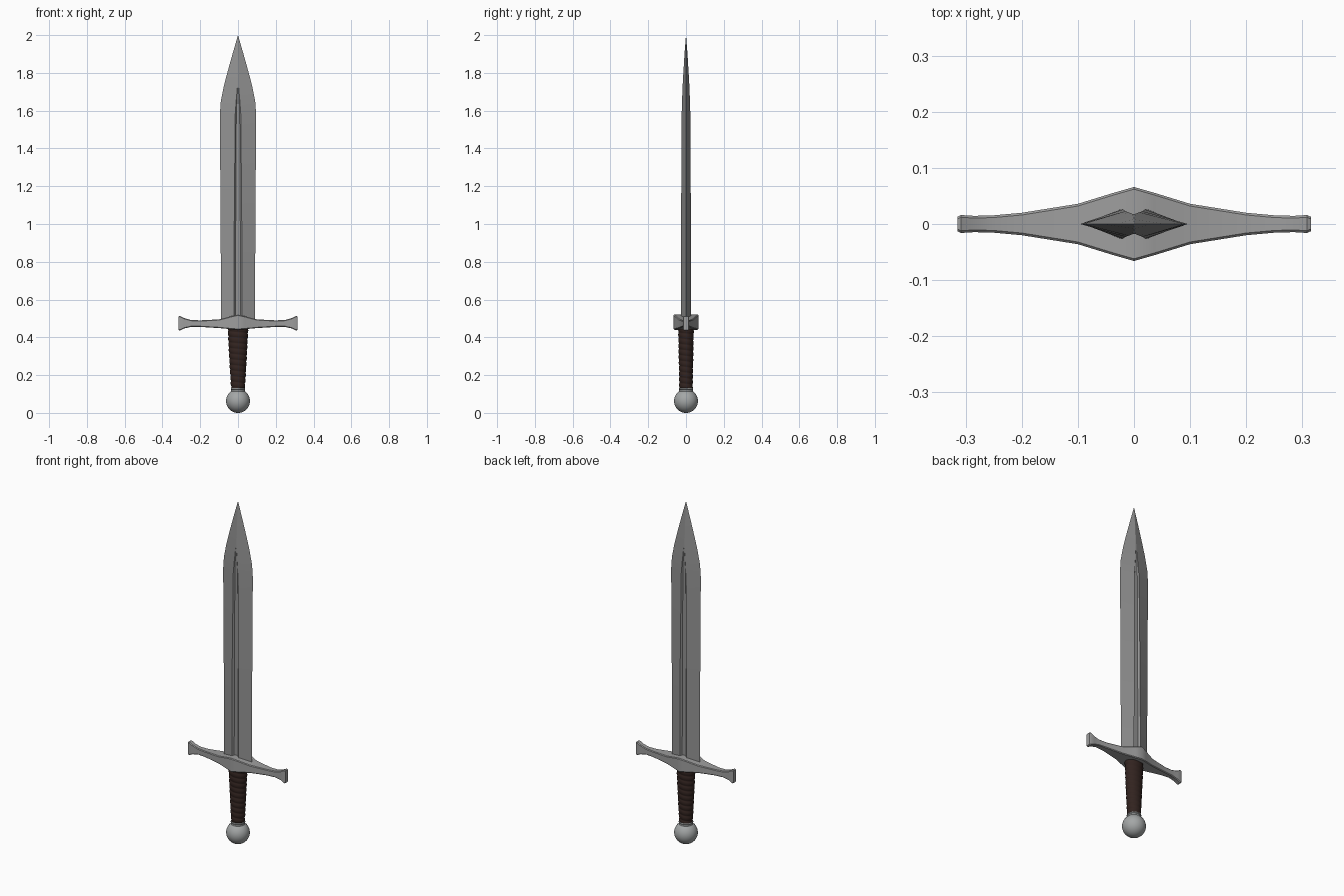
import bpy, bmesh, math

if "Cube" in bpy.data.objects:
    bpy.data.objects.remove(bpy.data.objects["Cube"])


def material(name, rgb):
    m = bpy.data.materials.new(name)
    m.diffuse_color = (*rgb, 1)
    m.use_nodes = True
    m.node_tree.nodes["Principled BSDF"].inputs["Base Color"].default_value = m.diffuse_color
    return m


BLADE = material("blade steel", (0.29, 0.29, 0.29))
STEEL = material("fitting steel", (0.34, 0.34, 0.34))
POMMEL = material("pommel steel", (0.37, 0.385, 0.385))
LEATHER = material("dark leather", (0.032, 0.017, 0.014))


def loft(name, rings, mat, angle=30):
    """Skin a list of equal-length closed rings and cap both ends."""
    bm = bmesh.new()
    vr = [[bm.verts.new(p) for p in r] for r in rings]
    n = len(vr[0])
    for a, b in zip(vr, vr[1:]):
        for i in range(n):
            j = (i + 1) % n
            bm.faces.new((a[i], a[j], b[j], b[i]))
    bm.faces.new(vr[0][::-1])
    bm.faces.new(vr[-1])
    bmesh.ops.remove_doubles(bm, verts=bm.verts, dist=0.00005)
    bmesh.ops.recalc_face_normals(bm, faces=bm.faces)
    me = bpy.data.meshes.new(name)
    bm.to_mesh(me)
    bm.free()
    ob = bpy.data.objects.new(name, me)
    bpy.context.collection.objects.link(ob)
    me.materials.append(mat)
    bpy.ops.object.select_all(action='DESELECT')
    bpy.context.view_layer.objects.active = ob
    ob.select_set(True)
    bpy.ops.object.shade_smooth_by_angle(angle=math.radians(angle))
    return ob


# Blade: (z, half width, half thickness, fuller half width, fuller depth)
blade_sections = [
    (0.47, 0.090, 0.027, 0.022, 0.010), (0.54, 0.090, 0.027, 0.021, 0.010),
    (1.00, 0.092, 0.026, 0.020, 0.010), (1.58, 0.096, 0.023, 0.015, 0.007),
    (1.65, 0.091, 0.021, 0.010, 0.004), (1.73, 0.075, 0.018, 0.003, 0.0),
    (1.80, 0.057, 0.014, 0.002, 0.0), (1.90, 0.029, 0.008, 0.001, 0.0),
    (2.00, 0.0, 0.0, 0.0, 0.0)]
rings = []
for z, w, t, f, d in blade_sections:
    half = [(w, 0.0), (f, t), (f * 0.6, t - d), (-f * 0.6, t - d), (-f, t)]
    rings.append([(x, y, z) for x, y in half] + [(-x, -y, z) for x, y in half])
loft("blade", rings, BLADE, 12)

# Crossguard: (x, half depth, bottom z, top z), mirrored about x = 0
guard_half = [
    (0.0, 0.066, 0.440, 0.520), (0.035, 0.056, 0.443, 0.512),
    (0.10, 0.036, 0.449, 0.495), (0.20, 0.020, 0.455, 0.490),
    (0.25, 0.0155, 0.455, 0.492), (0.285, 0.0145, 0.447, 0.502),
    (0.308, 0.016, 0.436, 0.514), (0.315, 0.013, 0.439, 0.511)]
sections = [(-x, d, a, b) for x, d, a, b in guard_half[:0:-1]] + guard_half
rings = []
for x, d, a, b in sections:
    c = 0.004
    rings.append([(x, -d + c, a), (x, d - c, a), (x, d, a + c), (x, d, b - c),
                  (x, d - c, b), (x, -d + c, b), (x, -d, b - c), (x, -d, a + c)])
loft("crossguard", rings, STEEL, 35)

# Grip: tapered oval with a spiral leather wrap
rings, count, seg, turns = [], 110, 24, 11
for k in range(count + 1):
    t = k / count
    z = 0.125 + 0.325 * t
    rx = 0.033 + 0.019 * t ** 0.8
    ry = 0.033 + 0.006 * t
    ring = []
    for i in range(seg):
        bulge = abs(math.sin(math.pi * (t * turns + i / seg))) ** 0.6
        a = 2 * math.pi * i / seg
        e = 0.004 * bulge - 0.001
        ring.append(((rx + e) * math.cos(a), (ry + e) * math.sin(a), z))
    rings.append(ring)
loft("grip", rings, LEATHER, 50)


def lathe(name, profile, mat, n=32):
    return loft(name, [[(r * math.cos(2 * math.pi * i / n),
                         r * math.sin(2 * math.pi * i / n), z)
                        for i in range(n)] for r, z in profile], mat, 35)


# Ball pommel and the collar above it
R = 0.063
lathe("pommel", [(R * math.sin(math.pi * k / 20), R - R * math.cos(math.pi * k / 20))
                 for k in range(21)], POMMEL)
lathe("pommel_collar", [(0.042, 0.100), (0.043, 0.108), (0.037, 0.113),
                        (0.036, 0.122), (0.039, 0.126), (0.037, 0.131),
                        (0.030, 0.132)], POMMEL)
